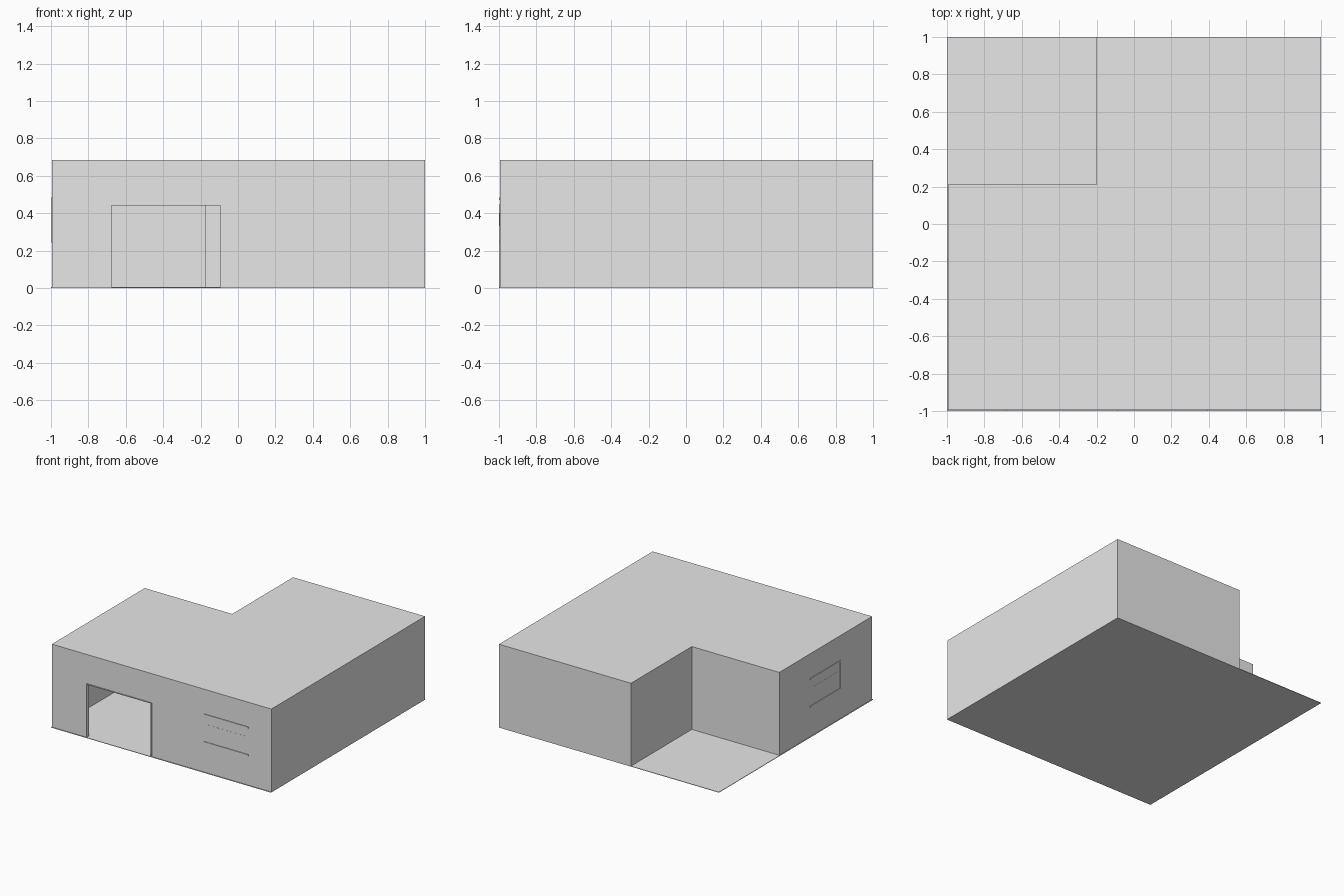
import bpy, bmesh

cube = bpy.data.objects.get("Cube")
if cube:
    bpy.data.objects.remove(cube, do_unlink=True)

grey = bpy.data.materials.new("plain_grey")
grey.use_nodes = True
grey.diffuse_color = (0.8, 0.8, 0.8, 1)
for node in grey.node_tree.nodes:
    if node.type == 'BSDF_PRINCIPLED':
        node.inputs["Base Color"].default_value = (0.8, 0.8, 0.8, 1)

HEIGHT, FLOOR, WALL = 0.685, 0.004, 0.03
FACE = -0.995            # outer plane of the front and side walls
NOTCH_X, NOTCH_Y = -0.2, 0.21


def prism(name, outline, z0, z1):
    """Upright prism over a flat outline."""
    bm = bmesh.new()
    base = bm.faces.new([bm.verts.new((x, y, z0)) for x, y in outline])
    top = bmesh.ops.extrude_face_region(bm, geom=[base])["geom"]
    for v in top:
        if isinstance(v, bmesh.types.BMVert):
            v.co.z = z1
    bmesh.ops.recalc_face_normals(bm, faces=bm.faces)
    mesh = bpy.data.meshes.new(name)
    bm.to_mesh(mesh)
    bm.free()
    mesh.materials.append(grey)
    ob = bpy.data.objects.new(name, mesh)
    bpy.context.collection.objects.link(ob)
    return ob


def box(name, x, y, z):
    corners = [(x[0], y[0]), (x[1], y[0]), (x[1], y[1]), (x[0], y[1])]
    return prism(name, corners, *z)


def l_outline(inset):
    """L-shaped plan with the back corner left out, shrunk by the inset."""
    lo, hi = FACE + inset, 1 - inset
    nx, ny = NOTCH_X + inset, NOTCH_Y - inset
    return [(lo, lo), (hi, lo), (hi, hi), (nx, hi), (nx, ny), (lo, ny)]


def cut(target, cutter):
    """Subtract the cutter, then discard it."""
    cutter.hide_render = True
    mod = target.modifiers.new("cut", 'BOOLEAN')
    mod.operation, mod.solver, mod.object = 'DIFFERENCE', 'EXACT', cutter
    bpy.context.view_layer.objects.active = target
    bpy.ops.object.modifier_apply(modifier=mod.name)
    bpy.data.objects.remove(cutter, do_unlink=True)


# Ground slab
box("floor_slab", (-1, 1), (-1, 1), (0, FLOOR))

# Hollow building with an open doorway
building = prism("walls_and_roof", l_outline(0), FLOOR, HEIGHT)
cut(building, prism("room_cutter", l_outline(WALL), FLOOR - 0.05, HEIGHT - WALL))
DOOR_L, DOOR_R, DOOR_TOP = -0.68, -0.09, 0.44
cut(building, box("door_cutter", (DOOR_L, DOOR_R), (-1.1, -0.9), (-0.1, DOOR_TOP)))

# Door frame
depth = (-1, FACE + WALL)
T = 0.006
for name, x in (("right_door_jamb", DOOR_L), ("left_door_jamb", DOOR_R)):
    box(name, (x - T / 2, x + T / 2), depth, (FLOOR, DOOR_TOP))
box("door_header", (DOOR_L - T / 2, DOOR_R + T / 2), depth, (DOOR_TOP, DOOR_TOP + T))


def window(prefix, start, end, side):
    """Pane with ledges above and below, on the front or the side wall."""
    def part(name, along, out, z):
        across = (FACE - out, FACE + 0.01)
        x, y = (across, along) if side else (along, across)
        box(prefix + name, x, y, z)
    part("_pane", (start + 0.03, end - 0.03), 0.001, (0.33, 0.4))
    part("_sill", (start, end), 0.005, (0.244, 0.256))
    part("_lintel", (start, end), 0.005, (0.471, 0.483))
    if side:
        part("_jamb", (start, start + 0.01), 0.005, (0.256, 0.471))


window("front_window", 0.39, 0.79, False)
window("side_window", -0.59, -0.19, True)
